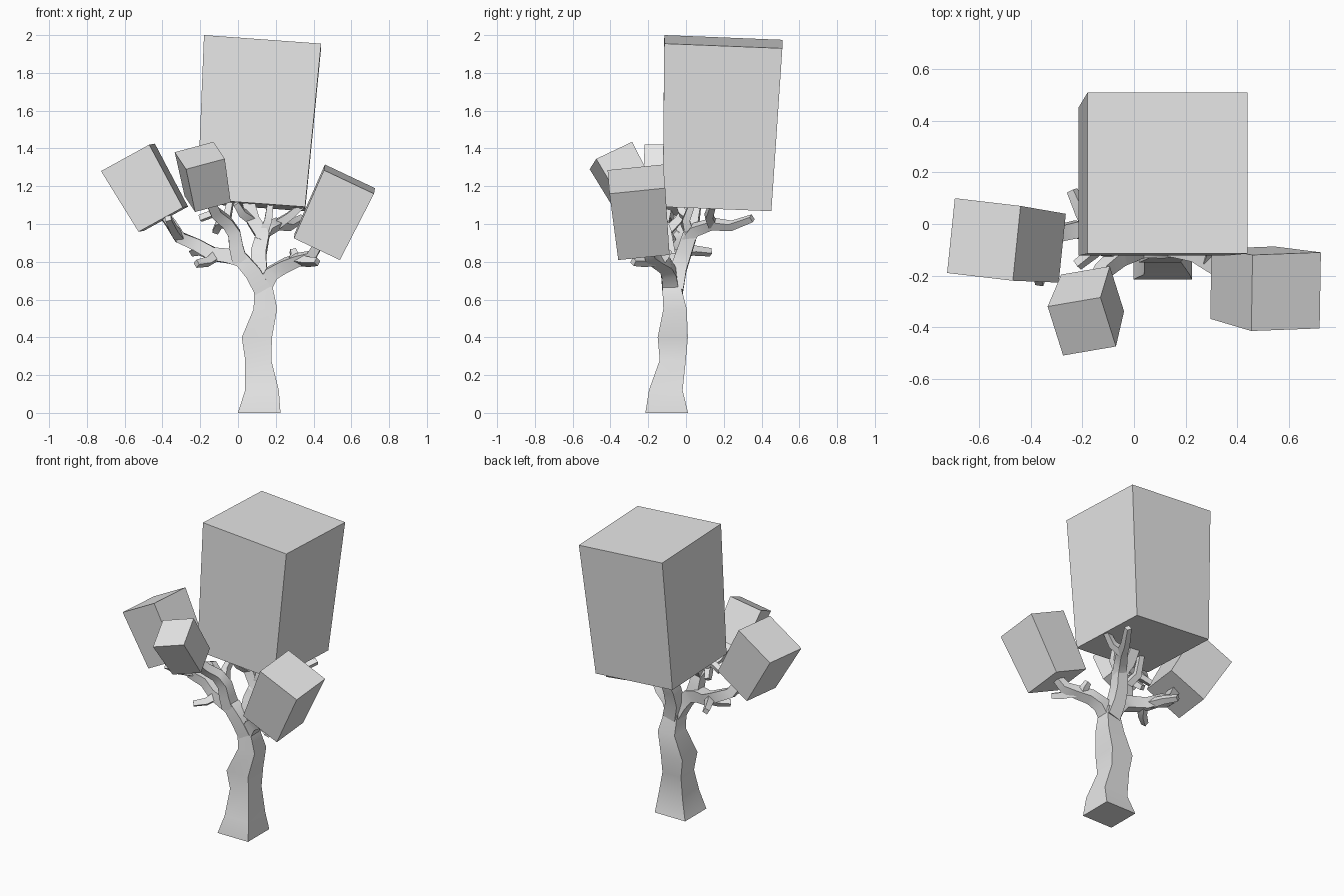
import bpy
import bmesh
import math
from mathutils import Vector

# Remove the default object
default_cube = bpy.data.objects.get("Cube")
if default_cube:
    bpy.data.objects.remove(default_cube, do_unlink=True)

# One plain colour for the whole tree
GREY = (0.8, 0.8, 0.8, 1.0)
material = bpy.data.materials.new("light_grey")
material.use_nodes = True
material.diffuse_color = GREY
material.node_tree.nodes["Principled BSDF"].inputs["Base Color"].default_value = GREY

SQUARE = ((-1, -1), (1, -1), (1, 1), (-1, 1))


def loft(name, rings, smooth):
    """Skin a list of four-cornered rings and cap both ends."""
    bm = bmesh.new()
    loops = [[bm.verts.new(corner) for corner in ring] for ring in rings]
    for lower, upper in zip(loops, loops[1:]):
        for i in range(4):
            j = (i + 1) % 4
            bm.faces.new((lower[i], lower[j], upper[j], upper[i]))
    bm.faces.new(loops[0][::-1])
    bm.faces.new(loops[-1])
    bmesh.ops.recalc_face_normals(bm, faces=bm.faces[:])
    mesh = bpy.data.meshes.new(name)
    bm.to_mesh(mesh)
    bm.free()
    mesh.materials.append(material)
    obj = bpy.data.objects.new(name, mesh)
    bpy.context.collection.objects.link(obj)
    if smooth:
        bpy.ops.object.select_all(action='DESELECT')
        obj.select_set(True)
        bpy.context.view_layer.objects.active = obj
        bpy.ops.object.shade_smooth_by_angle(angle=math.radians(40))
    return obj


def limb(name, start, end, *path):
    """Square branch along a path, its half width going from start to end."""
    points = [Vector(p) for p in path]
    last = len(points) - 1
    side, old, rings = Vector((1, 0, 0)), Vector((0, 0, 1)), []
    for i, point in enumerate(points):
        tangent = (points[min(i + 1, last)] - points[max(i - 1, 0)]).normalized()
        # Carry the frame along so the section does not twist
        side = old.rotation_difference(tangent) @ side
        other, old = tangent.cross(side), tangent
        half = start + (end - start) * i / last
        rings.append([point + side * half * u + other * half * v for u, v in SQUARE])
    return loft(name, rings, True)


def foliage(name, corner, across, depth, down, taper=0.92):
    """Slanted block: upper face from a corner and two edges, smaller lower face."""
    across, depth, down = Vector(across), Vector(depth), Vector(down)
    centre = Vector(corner) + (across + depth) / 2
    upper = [centre + (across * u + depth * v) / 2 for u, v in SQUARE]
    lower = [centre + down + (across * u + depth * v) * taper / 2 for u, v in SQUARE]
    return loft(name, [lower, upper], False)


# Trunk: level sections as x, y, z, half width
trunk_sections = (
    (.112, -.102, 0, .113),
    (.127, -.107, .12, .089),
    (.107, -.07, .28, .069),
    (.1, -.07, .4, .08),
    (.145, -.058, .55, .062),
    (.135, -.075, .66, .05),
    (.13, -.07, .72, .04),
)
loft("trunk", [[(x + u * h, y + v * h, z) for u, v in SQUARE]
               for x, y, z, h in trunk_sections], True)

# Main limbs
limb("right_side_limb", .045, .025, (.13, -.08, .65), (.08, -.09, .74), (.02, -.09, .81),
     (-.05, -.08, .83), (-.13, -.05, .84), (-.22, -.02, .89), (-.31, -.04, .93),
     (-.36, -.07, 1.01), (-.39, -.08, 1.05))
limb("left_side_limb", .042, .023, (.13, -.08, .65), (.18, -.09, .74), (.25, -.11, .78),
     (.32, -.16, .81), (.39, -.19, .83), (.43, -.22, .9))
limb("centre_limb", .045, .032, (.14, -.06, .65), (.11, -.04, .76), (.11, -.01, .85),
     (.13, .02, .94), (.08, .03, 1.02), (.05, .05, 1.13))
limb("front_limb", .04, .024, (.01, -.09, .8), (-.01, -.1, .88), (-.02, -.11, .95),
     (-.06, -.13, 1.01), (-.12, -.18, 1.06), (-.16, -.25, 1.15))
limb("back_limb", .034, .016, (.12, 0, .9), (.15, .05, .97), (.21, .14, 1),
     (.27, .24, .99), (.34, .35, 1.03))

# Twigs
twig_paths = {
    "right_low_twig": ((-.12, -.06, .83), (-.16, -.11, .8), (-.22, -.16, .79)),
    "right_back_twig": ((-.15, -.04, .85), (-.2, .04, .86), (-.24, .13, .85)),
    "right_tip_twig": ((-.31, -.04, .93), (-.34, -.14, .97), (-.37, -.23, 1.03)),
    "left_low_twig": ((.29, -.14, .8), (.3, -.11, .83), (.29, -.09, .86)),
    "left_front_twig": ((.32, -.16, .81), (.37, -.23, .8), (.42, -.28, .8)),
    "back_upper_twig": ((.21, .14, 1), (.27, .12, 1.04), (.34, .14, 1.1)),
    "front_side_twig": ((-.04, -.12, .98), (-.12, -.1, 1.06), (-.2, -.08, 1.03)),
    "front_upper_twig": ((-.02, -.11, .95), (-.06, -.04, 1.02), (-.04, .02, 1.12)),
    "front_low_twig": ((-.06, -.13, 1.01), (-.1, -.1, 1), (-.12, -.06, .96)),
    "centre_upper_twig": ((.08, .03, 1.02), (.02, -.02, 1.06), (-.01, -.04, 1.11)),
    "centre_left_twig": ((.13, .02, .94), (.16, 0, 1.02), (.17, .03, 1.1)),
}
for twig_name, twig_path in twig_paths.items():
    limb(twig_name, .024, .016, *twig_path)

# Foliage blocks
foliage("crown_foliage", (-.18, -.115, 2), (.62, 0, -.045), (0, .625, -.025),
        (-.06, -.033, -.865))
foliage("right_foliage", (-.725, -.19, 1.28), (.255, -.03, .14), (.03, .29, .005),
        (.187, -.02, -.327))
foliage("front_foliage", (-.275, -.51, 1.29), (.205, .035, .055), (-.06, .19, .09),
        (.042, .13, -.232))
foliage("left_foliage", (.455, -.415, 1.285), (.265, .01, -.125), (.005, .295, .03),
        (-.17, .035, -.357))
